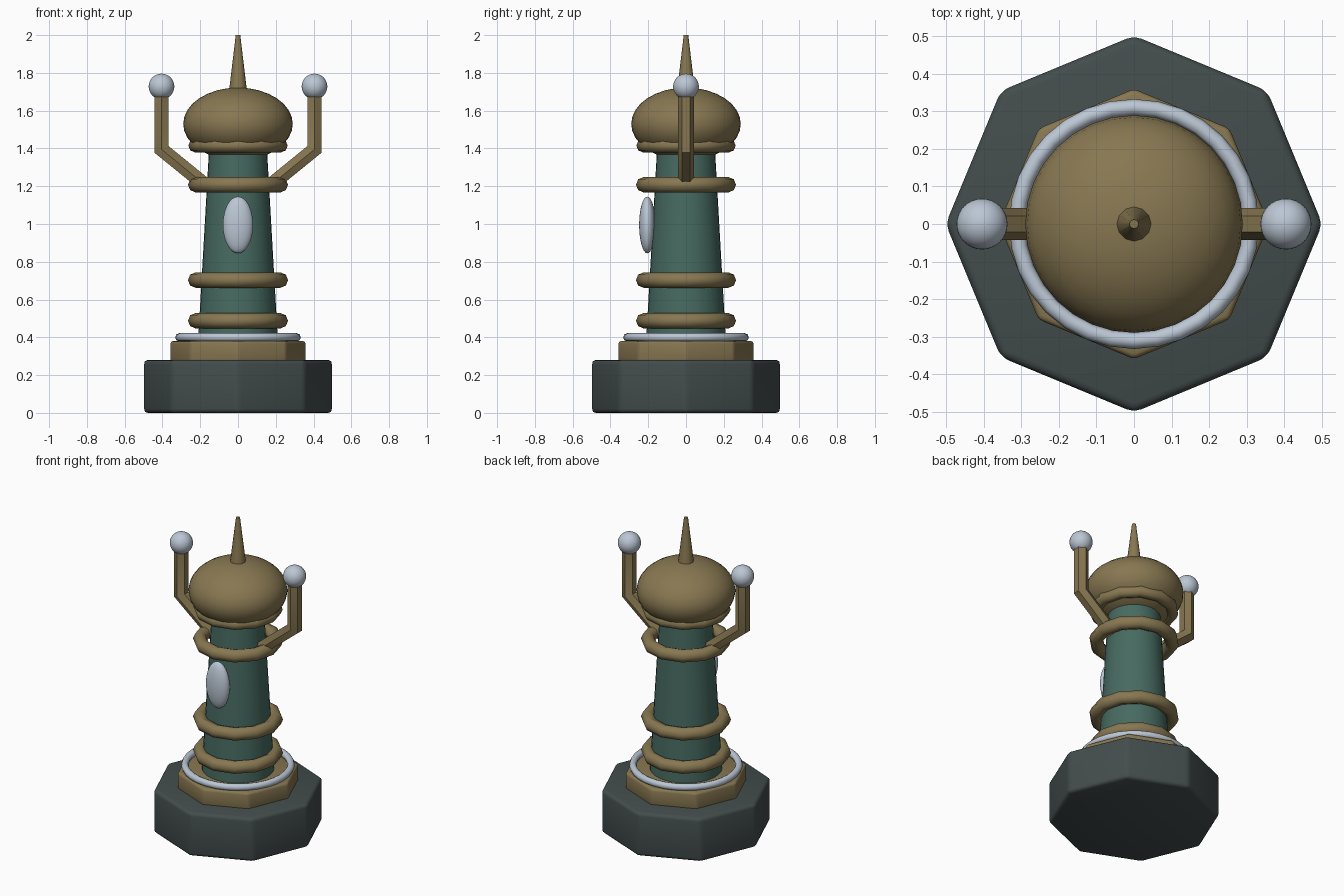
import bpy, bmesh, math
from mathutils import Vector

if "Cube" in bpy.data.objects:
    bpy.data.objects.remove(bpy.data.objects["Cube"])


def material(name, rgb):
    m = bpy.data.materials.new(name)
    m.diffuse_color = (*rgb, 1)
    m.use_nodes = True
    m.node_tree.nodes["Principled BSDF"].inputs["Base Color"].default_value = m.diffuse_color
    return m


SLATE = material("dark slate", (0.056, 0.073, 0.073))
BRONZE = material("aged bronze", (0.245, 0.186, 0.083))
TEAL = material("deep teal", (0.062, 0.145, 0.118))
SILVER = material("pale silver", (0.50, 0.57, 0.66))


def finish(name, mat, angle=None):
    ob = bpy.context.object
    ob.name = name
    ob.data.materials.append(mat)
    if angle is not None:
        bpy.ops.object.shade_smooth_by_angle(angle=math.radians(angle))
    return ob


def octagon_block(name, radius, z0, z1, bevel, mat):
    bpy.ops.mesh.primitive_cylinder_add(vertices=8, radius=radius, depth=z1 - z0,
                                        location=(0, 0, (z0 + z1) / 2))
    ob = bpy.context.object
    mod = ob.modifiers.new("soft_edges", 'BEVEL')
    mod.width = bevel
    mod.segments = 3
    bpy.ops.object.modifier_apply(modifier=mod.name)
    return finish(name, mat, 30)


def cone(name, r0, r1, z0, z1, sides, mat):
    bpy.ops.mesh.primitive_cone_add(vertices=sides, radius1=r0, radius2=r1, depth=z1 - z0,
                                    location=(0, 0, (z0 + z1) / 2))
    return finish(name, mat, 40)


def ring(name, outer, thick, z, sides, mat):
    bpy.ops.mesh.primitive_torus_add(major_radius=outer - thick, minor_radius=thick,
                                     major_segments=sides, minor_segments=8,
                                     location=(0, 0, z))
    return finish(name, mat, 60)


def ellipsoid(name, loc, size, mat):
    bpy.ops.mesh.primitive_uv_sphere_add(segments=32, ring_count=16, radius=1, location=loc)
    bpy.context.object.scale = size
    bpy.ops.object.transform_apply(location=False, rotation=False, scale=True)
    return finish(name, mat, 60)


def tube(name, path, radius, sides, mat):
    """Sweep a polygon along a path in the xz plane with mitred corners."""
    pts = [Vector((x, 0, z)) for x, z in path]
    bm = bmesh.new()
    loops = []
    for i, p in enumerate(pts):
        d0 = (pts[max(i, 1)] - pts[max(i, 1) - 1]).normalized()
        j = min(i, len(pts) - 2)
        d1 = (pts[j + 1] - pts[j]).normalized()
        d = (d0 + d1).normalized()
        side = Vector((d.z, 0, -d.x)) / d.dot(d0)
        loops.append([bm.verts.new(p + radius * (Vector((0, 1, 0)) * math.cos(a) + side * math.sin(a)))
                      for a in (2 * math.pi * k / sides for k in range(sides))])
    for a, b in zip(loops, loops[1:]):
        for k in range(sides):
            n = (k + 1) % sides
            bm.faces.new((a[k], a[n], b[n], b[k]))
    bm.faces.new(loops[0])
    bm.faces.new(loops[-1])
    bmesh.ops.recalc_face_normals(bm, faces=bm.faces)
    me = bpy.data.meshes.new(name)
    bm.to_mesh(me)
    bm.free()
    ob = bpy.data.objects.new(name, me)
    bpy.context.collection.objects.link(ob)
    bpy.ops.object.select_all(action='DESELECT')
    ob.select_set(True)
    bpy.context.view_layer.objects.active = ob
    return finish(name, mat, 30)


# stepped base
octagon_block("base", 0.502, 0.0, 0.28, 0.022, SLATE)
octagon_block("plinth", 0.36, 0.27, 0.38, 0.014, BRONZE)
ring("plinth_trim", 0.333, 0.022, 0.40, 32, SILVER)

# tapered column with bands
cone("column", 0.212, 0.152, 0.37, 1.42, 32, TEAL)
for label, z in (("lower", 0.488), ("middle", 0.703), ("upper", 1.208)):
    ring(label + "_band", 0.265, 0.041, z, 12, BRONZE)
ellipsoid("front_gem", (0, -0.205, 0.995), (0.08, 0.043, 0.15), SILVER)

# domed cap with spike
ring("cap_band", 0.263, 0.036, 1.415, 12, BRONZE)
ellipsoid("dome", (0, 0, 1.53), (0.29, 0.29, 0.192), BRONZE)
cone("spike", 0.048, 0.012, 1.70, 2.0, 12, BRONZE)

# bent side arms with ball tips
for label, s in (("left", -1), ("right", 1)):
    tube(label + "_arm", [(s * 0.165, 1.20), (s * 0.405, 1.395), (s * 0.405, 1.70)],
         0.043, 6, BRONZE)
    ellipsoid(label + "_ball", (s * 0.405, 0, 1.728), (0.068,) * 3, SILVER)
